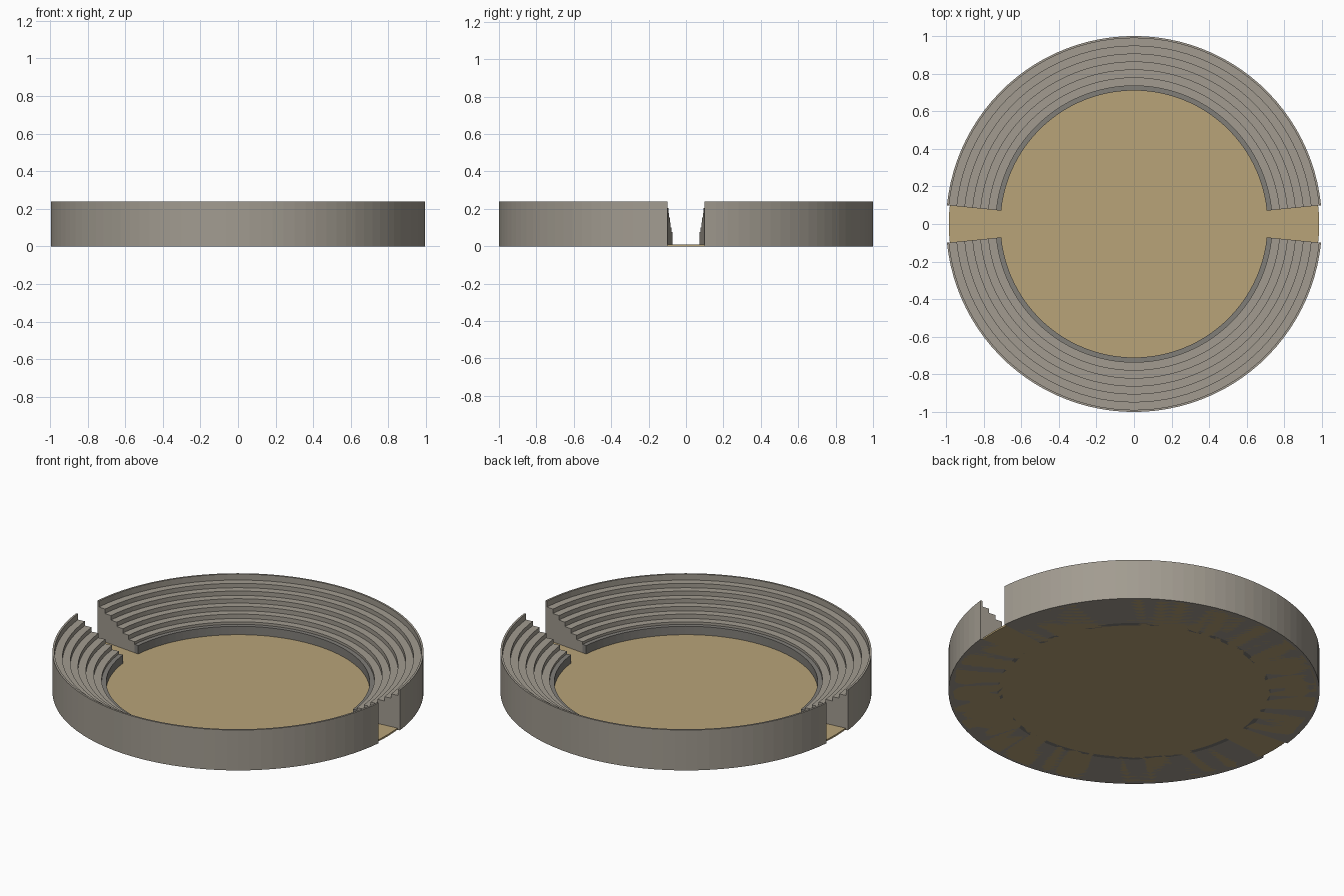
import bpy, bmesh
from math import pi, sin, cos

if "Cube" in bpy.data.objects:
    bpy.data.objects.remove(bpy.data.objects["Cube"])

GAP = 0.1     # half angle of each gateway
SEGS = 48     # facets per half ring


def material(name, rgb):
    m = bpy.data.materials.new(name)
    m.diffuse_color = (*rgb, 1)
    m.use_nodes = True
    m.node_tree.nodes["Principled BSDF"].inputs["Base Color"].default_value = m.diffuse_color
    return m


def finish(name, bm, mat):
    bmesh.ops.recalc_face_normals(bm, faces=bm.faces)
    me = bpy.data.meshes.new(name)
    bm.to_mesh(me)
    bm.free()
    ob = bpy.data.objects.new(name, me)
    bpy.context.collection.objects.link(ob)
    me.materials.append(mat)
    return ob


def half_ring(name, profile, start, mat):
    """Sweep a closed (radius, z) profile around half the arena, capping the ends."""
    bm = bmesh.new()
    rows = []
    for i in range(SEGS + 1):
        a = start + GAP + (pi - 2 * GAP) * i / SEGS
        rows.append([bm.verts.new((r * cos(a), r * sin(a), z)) for r, z in profile])
    n = len(profile)
    for p, q in zip(rows, rows[1:]):
        for k in range(n):
            bm.faces.new((p[k], p[(k + 1) % n], q[(k + 1) % n], q[k]))
    bm.faces.new(rows[0])
    bm.faces.new(rows[-1])
    return finish(name, bm, mat)


stone = material("stone", (0.36, 0.33, 0.28))
dark_stone = material("dark_stone", (0.22, 0.21, 0.19))
sand = material("sand", (0.48, 0.37, 0.19))

# Stepped seating profile: six tiers and a thin outer parapet
R0, TREAD, Z0, RISE = 0.735, 0.0423, 0.075, 0.026
tiers = [(R0, 0)]
for i in range(6):
    z = Z0 + RISE * i
    tiers += [(R0 + TREAD * i, z), (R0 + TREAD * (i + 1), z)]
tiers += [(tiers[-1][0], 0.24), (1.0, 0.24), (1.0, 0)]

# Low wall around the arena floor
podium = [(0.71, 0), (0.71, 0.06), (R0, 0.06), (R0, 0)]

for side, start in (("back", 0), ("front", pi)):
    half_ring(side + "_seating", tiers, start, stone)
    half_ring(side + "_podium_wall", podium, start, dark_stone)

# Sand floor
bm = bmesh.new()
bmesh.ops.create_cone(bm, cap_ends=True, segments=96, radius1=0.985, radius2=0.985, depth=0.01)
bmesh.ops.translate(bm, verts=bm.verts, vec=(0, 0, 0.005))
finish("arena_floor", bm, sand)
